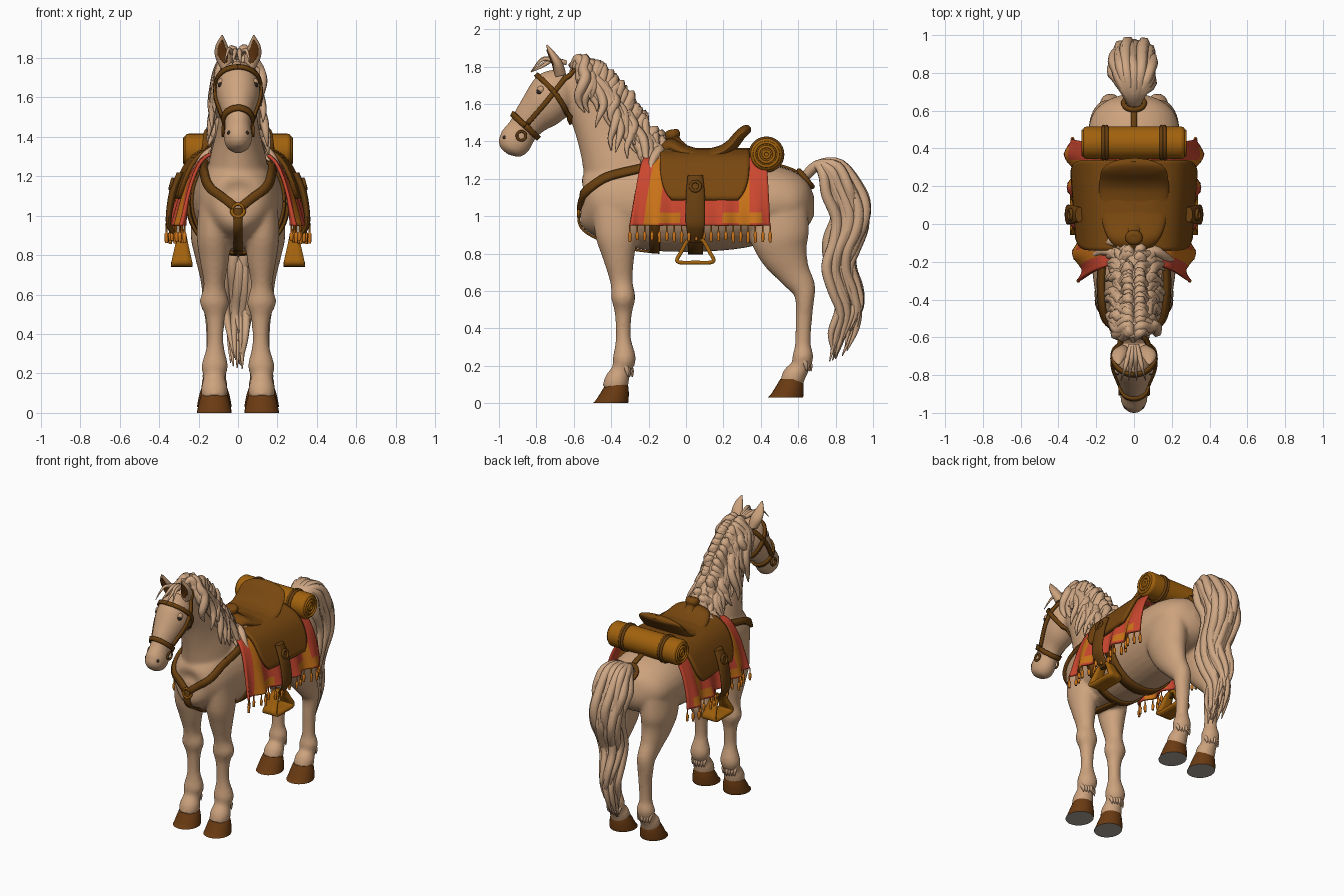
import bpy, bmesh, math, random
from mathutils import Vector
from mathutils.bvhtree import BVHTree

random.seed(4)
cube = bpy.data.objects.get("Cube")
if cube:
    bpy.data.objects.remove(cube)


def make_mat(name, r, g, b):
    m = bpy.data.materials.new(name)
    m.use_nodes = True
    m.diffuse_color = (r, g, b, 1)
    node = m.node_tree.nodes["Principled BSDF"]
    node.inputs["Base Color"].default_value = (r, g, b, 1)
    node.inputs["Roughness"].default_value = 0.8
    return m


coat = make_mat("coat", .61, .365, .207)
hair = make_mat("hair", .62, .385, .23)
horn = make_mat("hoof brown", .145, .043, .006)
sole = make_mat("sole grey", .42, .37, .32)
leather = make_mat("saddle leather", .19, .064, .005)
dark = make_mat("strap leather", .14, .05, .005)
red = make_mat("blanket red", .59, .062, .028)
orange = make_mat("blanket orange", .59, .17, .009)
tan = make_mat("bedroll tan", .36, .122, .004)
black = make_mat("eye black", .03, .02, .015)


def sample(pts, t):
    """Catmull-Rom point at t in 0..1 along tuples of any size."""
    n = len(pts) - 1
    f = min(max(t, 0), 1) * n
    i = min(int(f), n - 1)
    f -= i
    a, b, c, d = (pts[min(max(j, 0), n)] for j in range(i - 1, i + 3))
    return [q + f * (r - p + f * (2*p - 5*q + 4*r - s + f * (3*q - p - 3*r + s))) / 2
            for p, q, r, s in zip(a, b, c, d)]


def dense(pts, k=5):
    n = (len(pts) - 1) * k
    return [sample(pts, i / n) for i in range(n + 1)]


def finish(name, bm, mats, angle=45):
    bmesh.ops.recalc_face_normals(bm, faces=bm.faces)
    me = bpy.data.meshes.new(name)
    bm.to_mesh(me)
    bm.free()
    for m in mats:
        me.materials.append(m)
    for p in me.polygons:
        p.use_smooth = True
    me.set_sharp_from_angle(angle=math.radians(angle))
    ob = bpy.data.objects.new(name, me)
    bpy.context.collection.objects.link(ob)
    return ob


def loft(bm, stations, n=24, k=4, level=False):
    """Closed tube through (x, y, z, half width in x, half depth)."""
    st = dense(stations, k)
    rings = []
    for i, s in enumerate(st):
        t = Vector(st[min(i + 1, len(st) - 1)][:3]) - Vector(st[max(i - 1, 0)][:3])
        up = Vector((0, 1, 0)) if level else t.cross(Vector((1, 0, 0))).normalized()
        rings.append([bm.verts.new(Vector(s[:3]) + Vector((s[3] * math.cos(a), 0, 0)) + up * s[4] * math.sin(a))
                      for a in (math.tau * j / n for j in range(n))])
    for a, b in zip(rings, rings[1:]):
        for j in range(n):
            bm.faces.new((a[j], a[(j + 1) % n], b[(j + 1) % n], b[j]))
    bm.faces.new(rings[0])
    bm.faces.new(rings[-1])


def solid(name, stations, m, n=24, level=False):
    bm = bmesh.new()
    loft(bm, stations, n, 4, level)
    return finish(name, bm, [m])


def flip(st, s):
    return [(p[0] * s, *p[1:]) for p in st]


def sheet(name, f, nu, nv, mats, thick, rule=None):
    bm = bmesh.new()
    g = [[bm.verts.new(f(i / nu, j / nv)) for j in range(nv + 1)] for i in range(nu + 1)]
    for i in range(nu):
        for j in range(nv):
            face = bm.faces.new((g[i][j], g[i + 1][j], g[i + 1][j + 1], g[i][j + 1]))
            if rule:
                face.material_index = rule((i + .5) / nu, (j + .5) / nv)
    mod = finish(name, bm, mats, 60).modifiers.new("thickness", 'SOLIDIFY')
    mod.thickness = thick
    mod.offset = 0


def strands(name, paths, m, k=5):
    cu = bpy.data.curves.new(name, 'CURVE')
    cu.dimensions = '3D'
    cu.bevel_depth = 1
    cu.bevel_resolution = 1
    cu.use_fill_caps = True
    cu.materials.append(m)
    for path in paths:
        pts = dense(path, k)
        sp = cu.splines.new('POLY')
        sp.points.add(len(pts) - 1)
        for q, p in zip(sp.points, pts):
            q.co = (*p[:3], 1)
            q.radius = max(p[3], .002)
    bpy.context.collection.objects.link(bpy.data.objects.new(name, cu))


def torus(name, loc, rot, big, small, m):
    bpy.ops.mesh.primitive_torus_add(location=loc, rotation=rot, major_radius=big, minor_radius=small,
                                     major_segments=28, minor_segments=8)
    bpy.context.object.name = name
    bpy.context.object.data.materials.append(m)
    bpy.ops.object.shade_smooth()


# Body: overlapping lofts fused into one skin
torso = [(0, -.56, 1.04, .05, .06), (0, -.53, 1.04, .12, .14), (0, -.45, 1.06, .185, .22), (0, -.3, 1.08, .215, .25),
         (0, -.1, 1.07, .235, .26), (0, .1, 1.055, .25, .245), (0, .3, 1.06, .255, .23), (0, .45, 1.075, .25, .2),
         (0, .58, 1.065, .22, .165), (0, .65, 1.06, .15, .12), (0, .685, 1.06, .06, .05)]
neck = [(0, -.3, 1.12, .17, .23), (0, -.36, 1.28, .145, .2), (0, -.43, 1.42, .11, .155), (0, -.5, 1.55, .092, .125),
        (0, -.57, 1.66, .085, .115), (0, -.64, 1.73, .075, .09)]
head = [(0, -.63, 1.73, .07, .08), (0, -.69, 1.67, .108, .13), (0, -.755, 1.595, .108, .125), (0, -.82, 1.53, .084, .1),
        (0, -.87, 1.465, .066, .083), (0, -.915, 1.4, .072, .09), (0, -.95, 1.365, .06, .07), (0, -.968, 1.343, .025, .03)]
front_leg = [(.12, -.38, 1.05, .08, .12), (.125, -.37, .9, .085, .115), (.12, -.36, .78, .075, .085),
             (.12, -.345, .65, .054, .06), (.12, -.335, .56, .074, .064), (.115, -.335, .48, .048, .046),
             (.115, -.335, .35, .042, .04), (.118, -.33, .24, .067, .062), (.12, -.345, .18, .055, .052),
             (.12, -.37, .12, .068, .066), (.12, -.385, .07, .062, .065)]
hind_leg = [(.13, .48, 1.05, .1, .17), (.14, .5, .9, .1, .16), (.135, .525, .8, .085, .13), (.13, .575, .7, .065, .09),
            (.125, .625, .62, .058, .068), (.125, .635, .55, .054, .05), (.12, .63, .45, .045, .044),
            (.12, .625, .32, .042, .042), (.12, .625, .25, .062, .056), (.12, .61, .19, .053, .05),
            (.12, .58, .15, .066, .062), (.12, .56, .1, .062, .062)]
bm = bmesh.new()
for part in (torso, neck, head):
    loft(bm, part, 32)
for s in (1, -1):
    loft(bm, flip(front_leg, s))
    loft(bm, flip(hind_leg, s))
body = finish("body", bm, [coat])
skin = body.modifiers.new("fuse", 'REMESH')
skin.mode = 'VOXEL'
skin.voxel_size = .012
skin.use_smooth_shade = True
body.modifiers.new("soften", 'SMOOTH').iterations = 5
bpy.context.view_layer.update()
surface = BVHTree.FromObject(body, bpy.context.evaluated_depsgraph_get())


def snap(p, off):
    loc, nor, _, _ = surface.find_nearest(Vector(p))
    return loc + nor * off, nor


def strap(name, pts, width, thick=.014, k=6):
    """Flat band laid on the skin."""
    rows = [snap(p, .008) for p in dense(pts, k)]
    last = len(rows) - 1

    def f(u, v):
        i = round(u * last)
        p, n = rows[i]
        t = rows[min(i + 1, last)][0] - rows[max(i - 1, 0)][0]
        return p + t.cross(n).normalized() * width * (v - .5)
    sheet(name, f, last, 2, [dark], thick)


def ring(c, up, rx, ru, n=20):
    return [Vector(c) + Vector((rx * math.cos(a), 0, 0)) + Vector(up) * ru * math.sin(a)
            for a in (math.tau * i / n for i in range(n + 1))]


# Hooves, fetlock tufts, ears, eyes, nostrils
tufts = []
for s, side in ((1, "left"), (-1, "right")):
    for end, y, z in (("front", -.405, 0), ("hind", .53, .03)):
        hoof = solid(f"{side}_{end}_hoof", flip([(.12, y, z, .088, .095), (.12, y + .01, z + .015, .086, .088),
                     (.12, y + .025, z + .06, .077, .074), (.12, y + .035, z + .1, .064, .06)], s), horn, level=True)
        hoof.data.materials.append(sole)
        for p in hoof.data.polygons:
            p.material_index = int(p.normal.z < -.9)
        fy = y + (.125 if end == "front" else .145)
        for j in range(7):
            x, back = s * .12 + (j - 3) * .015, fy - abs(j - 3) * .008
            tufts.append([(x, back - .035, z + .22, .01), (x, back - .012, z + .18, .014), (x, back - .005, z + .14, .002)])
    solid(side + "_ear", flip([(.06, -.67, 1.75, .03, .03), (.075, -.685, 1.81, .042, .028),
          (.083, -.715, 1.865, .03, .018), (.08, -.745, 1.915, .004, .004)], s), coat)
    solid(side + "_inner_ear", flip([(.066, -.703, 1.775, .01, .006), (.077, -.71, 1.815, .026, .008),
          (.083, -.73, 1.86, .017, .006), (.08, -.745, 1.89, .003, .003)], s), horn)
    for part, p, r, m in (("eye", (.1, -.79, 1.67), .019, black), ("eyelid", (.1, -.783, 1.682), .021, coat),
                          ("nostril", (.06, -.985, 1.425), .014, black)):
        bpy.ops.mesh.primitive_uv_sphere_add(segments=16, ring_count=10, radius=r,
                                             location=snap((s * p[0], *p[1:]), -.01)[0])
        bpy.context.object.name = f"{side}_{part}"
        bpy.context.object.data.materials.append(m)
        bpy.ops.object.shade_smooth()
strands("fetlock_tufts", tufts, hair)

# Mane: long wavy locks that sweep back from the crest and lie on the neck
U = random.uniform
crest = [(-.62, 1.8), (-.54, 1.78), (-.46, 1.72), (-.37, 1.63), (-.28, 1.5), (-.18, 1.38)]
locks = [[(0, y + .015, z + .01, .045) for y, z in crest]]
for i in range(84):
    y, z = sample(crest, i / 83 + U(-.04, .04))
    s = 1 if i % 2 else -1
    drop, drift, wide, lift, ph = U(.18, .38), U(.0, .15), U(.7, 1.15), U(.008, .04), U(0, 6)
    path = [(0, y, z, .014), (s * .03, y + U(.03, .06), z + U(.015, .05), .026)]
    for j, r in enumerate((.03, .031, .029, .024, .016, .003), 1):
        q = (s * wide * (.06 + .015 * j), y + .03 + drift * j / 6 + .02 * math.sin(1.2 * j + ph), z + .03 - drop * j / 6)
        path.append((*snap(q, lift + .008 * math.sin(j + ph))[0], r))
    locks.append(path)
strands("mane", locks, hair, 4)
strands("forelock", [[(x * .3, -.64, 1.82, .014), (x * .7, -.71, 1.835, .014), (x, -.77, 1.79 + abs(x), .009),
        (x * 1.4, -.83, 1.77, .002)] for x in (-.05, -.02, .01, .045)], hair)

# Tail
locks = []
for i in range(46):
    a, b, low, ph = U(-1, 1), U(-1, 1), U(.22, .7), U(-.8, .8)
    path = [(0, .62, 1.19, .025), (a * .04, .7, 1.27, .03), (a * .085, .78 + .05 * b, 1.25 + .03 * b, .03)]
    for j, r in enumerate((.032, .034, .033, .031, .028, .024, .017, .003), 1):
        z = 1.24 + (low - 1.24) * j / 8
        w = .034 * math.sin(13 * z + ph + 1.2)
        path.append((a * (.11 - .01 * j) + .015 * math.sin(9 * z + 3 * ph), .85 + (.092 - .005 * j) * b + w, z, r))
    locks.append(path)
strands("tail", locks, hair, 4)

# Blanket draped over the back
DRAPE = [(0, 1.33), (.11, 1.325), (.2, 1.285), (.26, 1.19), (.3, 1.07), (.325, .95)]


def drape(y, v, off, fold):
    t = abs(v)
    x, z = sample(DRAPE, t)
    x = x * (.97 + .25 * (y - .05)) + off * min(1, 2 * t) + fold * t ** 3 * math.sin(36 * y + 1)
    return Vector((math.copysign(x, v), y, z + off * (1 - t)))


def cloth(u, v):
    v = 2 * v - 1
    t = abs(v)
    y0 = -.15 - .15 * t ** .6
    return drape(y0 + (.42 + .03 * t - y0) * u, v, 0, .022)


def stripe(u, v):
    t = abs(2 * v - 1)
    upright = .1 < u < .2 or .78 < u < .87
    corner = .89 < t < .96 and (.1 < u < .36 or .66 < u < .95)
    return int(upright or corner)


sheet("blanket", cloth, 50, 66, [red, orange], .016, stripe)
fringe = []
for s in (0, 1):
    for i in range(20):
        p = cloth(i / 19, s)
        end = U(.075, .095)
        fringe.append([(*(p - Vector((0, 0, d))), r) for d, r in ((0, .004), (.035, .005), (.045, .011), (end, .008))])
strands("blanket_fringe", fringe, orange, 2)


# Saddle
def skirt(u, v):
    v = (2 * v - 1) * .78
    half = .24 * (1 - .26 * (abs(v) / .78) ** 8)
    return drape(.1 + half * (2 * u - 1), v, .022, 0)


sheet("saddle_skirt", skirt, 24, 40, [leather], .022)
solid("saddle_seat", [(0, -.14, 1.33, .08, .03), (0, -.085, 1.37, .13, .045), (0, -.02, 1.345, .16, .04),
      (0, .08, 1.32, .18, .04), (0, .18, 1.335, .185, .04), (0, .24, 1.375, .18, .034),
      (0, .29, 1.435, .168, .03), (0, .325, 1.465, .12, .026), (0, .34, 1.48, .04, .012)], leather, 32)
solid("saddle_horn", [(0, -.04, 1.36, .055, .05), (0, -.06, 1.405, .032, .03), (0, -.07, 1.43, .046, .042),
      (0, -.08, 1.455, .04, .034), (0, -.082, 1.462, .01, .01)], leather)
loop = [(.05, .885), (.01, .87), (-.025, .81), (-.045, .757), (.05, .752), (.145, .757), (.125, .81), (.09, .87), (.05, .885)]
for s, side in ((1, "left"), (-1, "right")):
    solid(side + "_fender", flip([(.29, .05, 1.22, .02, .04), (.33, .05, 1.12, .02, .05), (.352, .05, .98, .015, .052),
          (.335, .05, .92, .015, .046), (.29, .05, .86, .014, .035)], s), dark)
    torus(side + "_fender_ring", (s * .338, .05, 1.16), (0, math.radians(90 - s * 15), 0), .026, .009, dark)

    def tread(u, v):
        y, z = sample(loop, u)
        return Vector((s * (.285 + (v - .5) * (.05 + .45 * (.885 - z))), y, z))
    sheet(side + "_stirrup", tread, 40, 3, [tan], .02)

# Bedroll with end coils and ties
bpy.ops.mesh.primitive_cylinder_add(vertices=32, radius=.086, depth=.54, location=(0, .43, 1.33), rotation=(0, math.pi / 2, 0))
roll = bpy.context.object
roll.name = "bedroll"
roll.data.materials.append(tan)
bev = roll.modifiers.new("soft_edge", 'BEVEL')
bev.width = .02
bev.segments = 3
bpy.ops.object.shade_smooth_by_angle()
for s in (1, -1):
    for r in (.018, .042, .064):
        torus("bedroll_coil", (s * .27, .43, 1.33), (0, math.pi / 2, 0), r, .008, tan)
    for dx in (.145, .162):
        torus("bedroll_tie", (s * dx, .43, 1.33), (0, math.pi / 2, 0), .086, .01, dark)

# Harness
for y, w in ((-.17, .055), (.05, .08)):
    strap("girth", ring((0, y, 1.07), (0, 0, 1), .26, .28), w, k=4)
strap("chest_strap", [(0, -.58, 1.04), (0, -.57, .95), (0, -.52, .84), (0, -.36, .8), (0, -.17, .8)], .045)
strap("crupper", [(0, .45, 1.32), (0, .55, 1.29), (0, .63, 1.22)], .03)
torus("crupper_ring", (0, .64, 1.2), (math.radians(-50), 0, 0), .055, .014, dark)
torus("chest_ring", snap((0, -.6, 1.03), .012)[0], (math.pi / 2, 0, 0), .032, .009, tan)
for s, side in ((1, "left"), (-1, "right")):
    strap(side + "_breast_collar", flip([(.22, -.14, 1.32), (.2, -.3, 1.26), (.17, -.42, 1.21), (.12, -.52, 1.13),
          (.02, -.6, 1.05)], s), .044, .028)
    strap(side + "_cheek_strap", flip([(0, -.58, 1.83), (.08, -.63, 1.76), (.13, -.74, 1.62), (.1, -.85, 1.49)], s), .026)
    strap(side + "_brow_and_throat", flip([(0, -.8, 1.755), (.07, -.78, 1.74), (.13, -.7, 1.66), (.11, -.64, 1.57),
          (0, -.62, 1.5)], s), .026)
    torus(side + "_bit_ring", snap((s * .1, -.875, 1.43), .01)[0], (0, math.pi / 2, 0), .024, .007, dark)
strap("noseband", ring((0, -.86, 1.48), (0, -.74, .67), .09, .11), .03, k=2)
